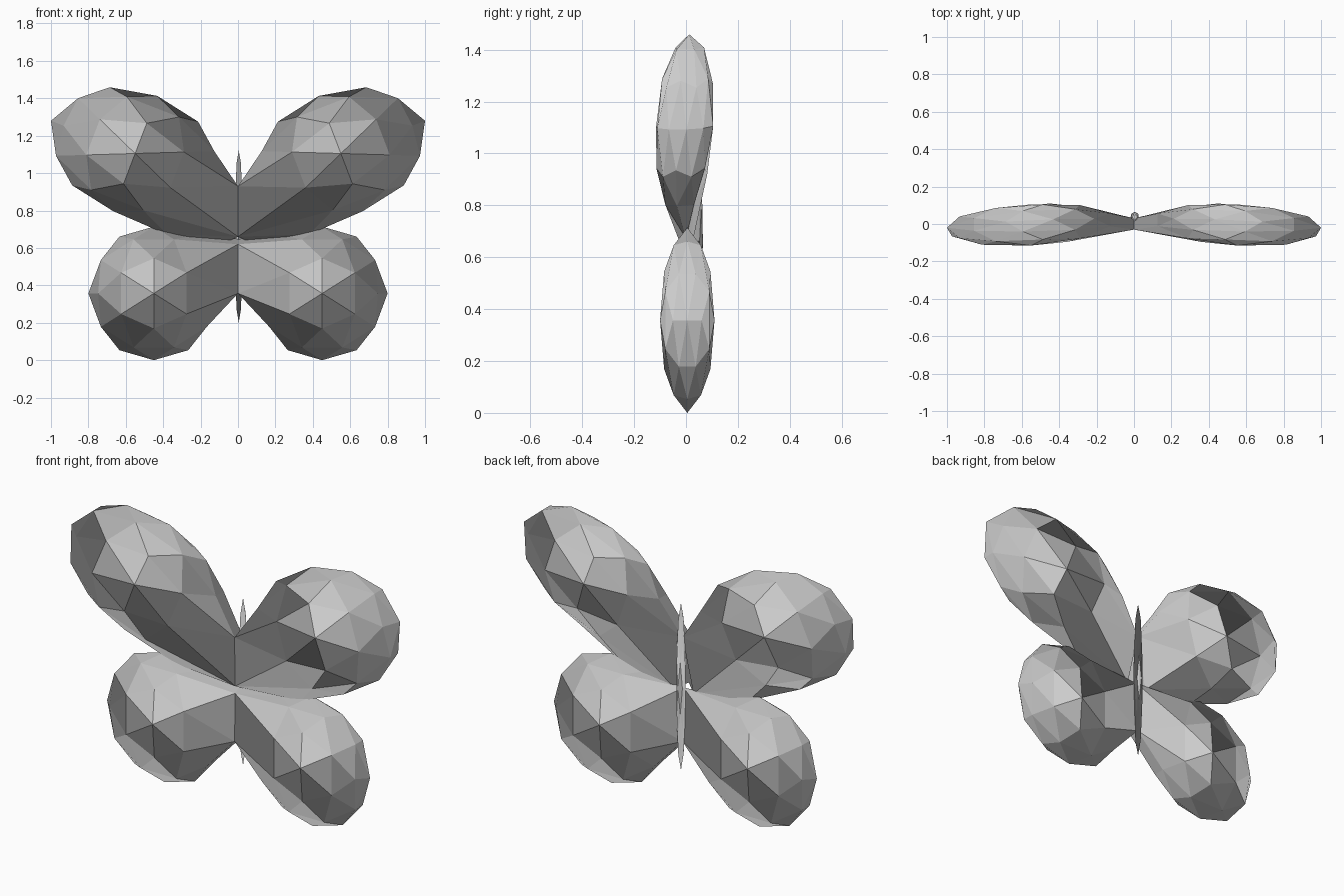
import bpy, bmesh, math
from mathutils import Matrix, Vector

if "Cube" in bpy.data.objects:
    bpy.data.objects.remove(bpy.data.objects["Cube"])


def unit_ico():
    # Icosphere turned so its edge midpoints lie on the axes
    bm = bmesh.new()
    bmesh.ops.create_icosphere(bm, subdivisions=2, radius=1.0)
    turn = Matrix.Rotation(-math.atan2(0.5257, 0.8507), 3, 'Y')
    for v in bm.verts:
        v.co = turn @ v.co
    return bm


def finish(bm, name, axes):
    # Faceted shading, with the facet normals stretched along the part's axes
    bmesh.ops.recalc_face_normals(bm, faces=bm.faces)
    for f in bm.faces:
        f.smooth = True
    for e in bm.edges:
        e.smooth = False
    mesh = bpy.data.meshes.new(name)
    bm.to_mesh(mesh)
    bm.free()
    m = Matrix(axes).transposed()
    stretch = m @ m.transposed()
    normals = [Vector((0, 0, 1))] * len(mesh.loops)
    for p in mesh.polygons:
        n = (stretch @ p.normal).normalized()
        for i in p.loop_indices:
            normals[i] = n
    mesh.normals_split_custom_set(normals)
    bpy.context.collection.objects.link(bpy.data.objects.new(name, mesh))


def wing(name, side, centre, a, d, b, root_side, root_z, root_front, root_back, edge=None):
    # Ellipsoid with axes a, d, b whose inner vertices are drawn in to the body
    bm = unit_ico()
    c, a, d, b = Vector(centre), Vector(a), Vector(d), Vector(b)
    for v in bm.verts:
        p = v.co.copy()
        q = c + a * p.x + d * p.y + b * p.z
        if p.x < -0.78:
            if abs(p.z) < 0.1:
                q = Vector((0, math.copysign(0.03, p.y) if abs(p.y) > 0.1 else 0, root_z))
            elif p.z * root_side > 0:
                q = Vector(root_front if p.y < 0 else root_back)
        elif edge and p.x < -0.5 and abs(p.y) < 0.1 and p.z * root_side > 0.8:
            q = Vector(edge)
        q.x *= side
        v.co = q
    for axis in (a, d, b):
        axis.x *= side
    finish(bm, name, (a, d, b))


for side, label in ((1, "right"), (-1, "left")):
    # Upper wing, tilted up and out
    wing("upper_wing_" + label, side, (0.55, -0.005, 1.105),
         (0.45, -0.015, 0.175), (0, 0.11, 0), (-0.118, 0.03, 0.308),
         -1, 0.93, (0, -0.025, 0.66), (0.06, 0.02, 0.633), (0.38, 0.0, 0.672))
    # Lower wing, upright and rounder
    wing("lower_wing_" + label, side, (0.45, 0.005, 0.357),
         (0.35, 0, 0), (0, 0.105, 0), (0, 0, 0.357),
         1, 0.357, (0, -0.025, 0.62), (0, 0.02, 0.65))

# Slim body behind the wing roots
bm = unit_ico()
for v in bm.verts:
    v.co = Vector((0.004 + v.co.x * 0.022, 0.038 + v.co.y * 0.027, 0.662 + v.co.z * 0.46))
finish(bm, "body", ((0.022, 0, 0), (0, 0.027, 0), (0, 0, 0.46)))
